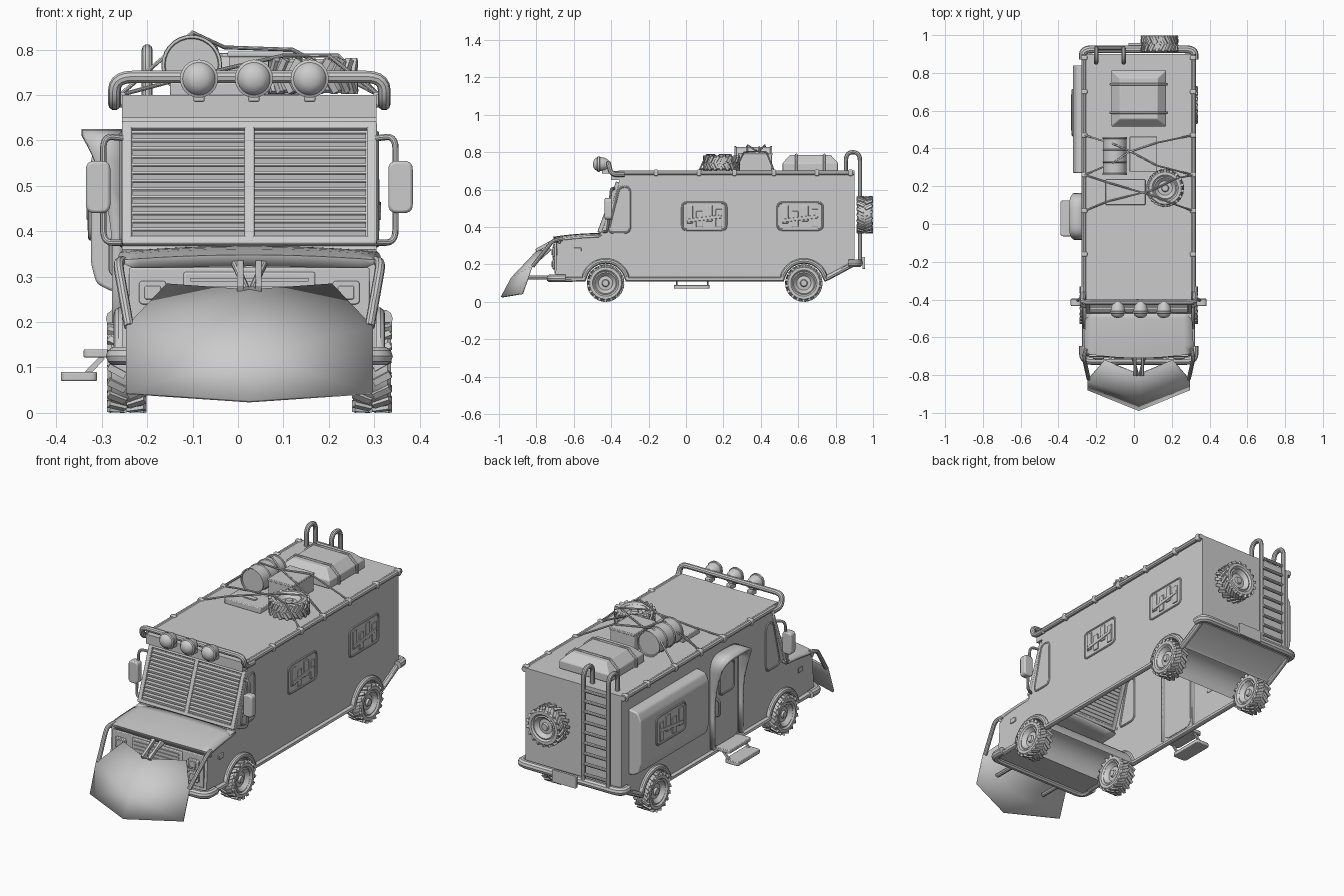
import bpy, bmesh, math
from mathutils import Vector, Matrix

if "Cube" in bpy.data.objects:
    bpy.data.objects.remove(bpy.data.objects["Cube"])

C = 0.025          # body centre line in x
HW = 0.28          # body half width
SIDES = (-1, 1)
T, R = Matrix.Translation, Matrix.Rotation

def mk(name, bm, bevel=0.0):
    bmesh.ops.remove_doubles(bm, verts=bm.verts, dist=1e-5)
    bmesh.ops.recalc_face_normals(bm, faces=bm.faces)
    me = bpy.data.meshes.new(name)
    bm.to_mesh(me)
    bm.free()
    o = bpy.data.objects.new(name, me)
    bpy.context.collection.objects.link(o)
    return finish(o, bevel)

def finish(o, bevel=0.0):
    bpy.ops.object.select_all(action='DESELECT')
    o.select_set(True)
    bpy.context.view_layer.objects.active = o
    bpy.ops.object.shade_smooth_by_angle(angle=math.radians(35))
    if bevel:
        m = o.modifiers.new("bevel", 'BEVEL')
        m.width, m.segments, m.limit_method = bevel, 2, 'ANGLE'
    return o

def fillet(pts, r, closed=False, n=5):
    P = [Vector(p) for p in pts]
    out = []
    for i, p in enumerate(P):
        if r == 0 or (not closed and i in (0, len(P) - 1)):
            out.append(p)
            continue
        d0, d1 = P[i - 1] - p, P[(i + 1) % len(P)] - p
        a = p + d0.normalized() * min(r, d0.length * .49)
        b = p + d1.normalized() * min(r, d1.length * .49)
        out += [a.lerp(p, k / n).lerp(p.lerp(b, k / n), k / n) for k in range(n + 1)]
    return out

def tube(name, pts, r, fil=0.0, closed=False):
    cu = bpy.data.curves.new(name, 'CURVE')
    cu.dimensions, cu.bevel_depth, cu.bevel_resolution, cu.use_fill_caps = '3D', r, 3, True
    pts = fillet(pts, fil, closed)
    sp = cu.splines.new('POLY')
    sp.points.add(len(pts) - 1)
    for q, p in zip(sp.points, pts):
        q.co = (*p, 1)
    sp.use_cyclic_u = closed
    o = bpy.data.objects.new(name, cu)
    bpy.context.collection.objects.link(o)
    bpy.ops.object.select_all(action='DESELECT')
    o.select_set(True)
    bpy.context.view_layer.objects.active = o
    bpy.ops.object.convert(target='MESH')
    return finish(bpy.context.view_layer.objects.active)

def prism(name, pts, axis, lo, hi, fil=0.0, bevel=0.0, drop=None):
    pts = fillet(pts, fil, True)
    put = {'x': lambda p, t: (t, p[0], p[1]), 'y': lambda p, t: (p[0], t, p[1]), 'z': lambda p, t: (p[0], p[1], t)}[axis]
    bm = bmesh.new()
    a, b = [[bm.verts.new(put(p, t)) for p in pts] for t in (lo, hi)]
    bm.faces.new(a)
    bm.faces.new(b[::-1])
    for i in range(len(pts)):
        j = (i + 1) % len(pts)
        f = bm.faces.new((a[i], b[i], b[j], a[j]))
        if drop and drop(f.calc_center_median()):
            bm.faces.remove(f)
    return mk(name, bm, bevel)

def box(name, c, s, bevel=0.0, rot=0.0, axis='X'):
    bm = bmesh.new()
    bmesh.ops.create_cube(bm, size=1, matrix=T(c) @ R(rot, 4, axis) @ Matrix.Diagonal((*s, 1)))
    return mk(name, bm, bevel)

def rect(a0, a1, b0, b1):
    return [(a0, b0), (a1, b0), (a1, b1), (a0, b1)]

def lathe_bm(prof, seg, M):
    bm = bmesh.new()
    rings = [[bm.verts.new(M @ Vector((x, r * math.cos(k * math.tau / seg), r * math.sin(k * math.tau / seg))))
              for k in range(seg)] for r, x in prof]
    for a, b in zip(rings, rings[1:]):
        for k in range(seg):
            bm.faces.new((a[k], a[k - 1], b[k - 1], b[k]))
    return bm

def wheel(name, M):
    h = [(0, .03), (.016, .03), (.02, .02), (.038, .018), (.05, .03), (.056, .037), (.062, .034),
         (.07, .042), (.085, .042), (.092, .034)]
    bm = lathe_bm(h + [(r, -x) for r, x in h[::-1]], 32, M)
    for s in SIDES:          # chevron tread blocks
        for k in range(18):
            B = R((k + s * .25) * math.tau / 18, 4, 'X') @ T((s * .022, 0, .092)) @ R(s * .5, 4, 'Z')
            bmesh.ops.create_cube(bm, size=1, matrix=M @ B @ Matrix.Diagonal((.042, .015, .014, 1)))
    mk(name, bm)

# body shell, open underneath between the wheel wells
WY, WZ = (-.43, .63), .10
prof = [(-.70, .115)]
for y in WY:
    prof += [(y + .12 * math.cos(math.radians(a)), WZ + .12 * math.sin(math.radians(a))) for a in range(173, 6, -11)]
prof += [(.76, .13), (.90, .195), (.90, .70), (-.40, .70), (-.40, .65), (-.355, .65), (-.46, .36), (-.685, .335)]
prism("body_shell", prof, 'x', C - HW, C + HW, drop=lambda c: c.z < .13 and -.28 < c.y < .48)

# hood with a crowned, bowed lid
bm = bmesh.new()
g = []
for j in range(6):
    v, row = j / 5, []
    for i in range(13):
        u = i / 6 - 1
        y = -.45 - v * (.235 + .025 * (1 - u * u))
        row.append(bm.verts.new((C + u * (.28 + .012 * v), y, .365 - .02 * v * v - .012 * u * u + .003)))
    g.append(row)
g.append([bm.verts.new(p.co + Vector((0, .006, -.025))) for p in g[-1]])
for a, b in zip(g, g[1:]):
    for i in range(12):
        bm.faces.new((a[i], a[i + 1], b[i + 1], b[i]))
m = mk("hood", bm).modifiers.new("solid", 'SOLIDIFY')
m.thickness = .012

# windshield frame and louvres
TILT = -.353
ws = lambda z: -.467 + (z - .36) * .368
for x in (-.27, 0, .27):
    box("windshield_post", (C + x, ws(.505), .505), (.022, .022, .28), .003, TILT)
for z in (.378, .632):
    box("windshield_rail", (C, ws(z), z), (.56, .022, .018), .003, TILT)
for s in SIDES:
    for i in range(13):
        z = .396 + i * .0178
        box("louvre_slat", (C + s * .134, ws(z) - .002, z), (.246, .018, .011), 0, TILT + .5)

# front grille, headlights and side markers
box("grille_panel", (C, -.697, .235), (.53, .012, .17), .004)
box("grille_frame", (C, -.702, .255), (.29, .016, .11), .004)
for i in range(5):
    box("grille_bar", (C, -.711, .217 + i * .019), (.26, .008, .008))
for s in SIDES:
    x = C + s * .213
    for z in (.265, .20):
        prism("headlight_frame", rect(x - .03, x + .03, z - .026, z + .026), 'y', -.714, -.70, .01, .003)
        prism("headlight_lens", rect(x - .018, x + .018, z - .015, z + .015), 'y', -.72, -.712, .006, .003)
    X = C + s * HW
    prism("side_marker", rect(-.60, -.56, .265, .29), 'x', X - .004, X + s * .006, .006, .002)

# bumpers, fender and sill piping
def bumper(name, y, yend, z):
    tube(name, [(C - .295, yend, z), (C - .295, y, z), (C + .295, y, z), (C + .295, yend, z)], .021, .05)
bumper("front_bumper", -.725, -.645, .125)
bumper("rear_bumper", .925, .87, .207)
prism("rear_plate", rect(-.03, .11, .175, .24), 'y', .945, .957, .008)
for s in SIDES:
    X, pts = C + s * .284, [(C + s * .284, -.66, .12)]
    for y in WY:
        pts += [(X, y + .118 * math.cos(math.radians(a)), WZ + .118 * math.sin(math.radians(a))) for a in range(170, 9, -10)]
    tube("fender_sill_pipe", pts + [(X, .76, .13), (X, .89, .2)], .015)

# road wheels and spares
for y in WY:
    for s in SIDES:
        wheel("wheel", T((C + s * .27, y, WZ)))
wheel("roof_spare_wheel", T((.165, .19, .742)) @ R(math.pi / 2, 4, 'Y') @ Matrix.Diagonal((.9, 1, 1, 1)))
wheel("rear_spare_wheel", T((.135, .955, .465)) @ R(math.pi / 2, 4, 'Z'))

# plow: folded V blade with arms
bm = bmesh.new()
rows = [[(.272, -.88, .045), (0, -.99, .027)], [(.272, -.83, .19), (0, -.935, .13)], [(.182, -.725, .285), (0, -.80, .272)]]
for s in SIDES:
    V = [[bm.verts.new((C + s * x, y, z)) for x, y, z in r] for r in rows]
    for a, b in zip(V, V[1:]):
        bm.faces.new((a[0], a[1], b[1], b[0]))
m = mk("plow_blade", bm).modifiers.new("solid", 'SOLIDIFY')
m.thickness = .01
for s in SIDES:
    tube("plow_arm", [(C + s * .28, -.66, .335), (C + s * .29, -.71, .33), (C + s * .265, -.82, .19)], .011, .03)
    box("plow_brace", (C + s * .02, -.745, .305), (.014, .13, .018), .002, .5)
    tube("plow_link", [(C + s * .035, -.69, .335), (C + s * .006, -.80, .272)], .008)
    tube("plow_push_bar", [(C + s * .15, -.70, .13), (C + s * .15, -.86, .13)], .012)

# mirrors and cab windows
for s in SIDES:
    X = C + s * HW
    tube("mirror_bracket", [(X, -.385, .605), (C + s * .322, -.40, .61), (C + s * .322, -.42, .375), (X, -.44, .375)], .007, .03)
    x = C + s * .333
    prism("mirror", rect(x - .027, x + .027, .44, .555), 'y', -.435, -.395, .02, .006)
    cab = [(-.417, .37), (-.30, .37), (-.30, .615), (-.355, .615)]
    tube("cab_window_frame", [(X, *p) for p in cab], .006, .03, True)
    prism("cab_window", cab, 'x', X - .002, X + s * .003, .03)

# boarded side windows
def window(X, s, y0, y1, z0=.385, z1=.53):
    tube("window_frame", [(X, y, z) for y, z in rect(y0, y1, z0, z1)], .006, .025, True)
    prism("window_panel", rect(y0, y1, z0, z1), 'x', X - .002, X + s * .002, .025)
    for k, (a, b) in enumerate(((.02, .0), (.0, .03), (.03, .0), (.0, .02))):
        y = y0 + (y1 - y0) * (k + .75) / 4.5
        box("window_board", (X + s * .003, y, (z0 + z1 + a - b) / 2), (.008, .034, z1 - z0 - .03 - a - b), .002)
    box("window_cross_board", (X + s * .007, (y0 + y1) / 2, z0 + .06), (.006, y1 - y0 - .05, .018), .002, .12)
window(C + HW, 1, -.02, .215)
window(C + HW, 1, .49, .73)

# slide-out on the left with its own window
prism("slide_out", [(-.25, .61), (-.305, .60), (-.324, .56), (-.324, .33), (-.312, .285), (-.28, .268), (-.25, .265)],
      'y', .27, .84, .012, .006)
window(-.324, -1, .47, .71)

# entry door, curved visor and steps
L = C - HW
prism("entry_door", rect(-.06, .14, .14, .61), 'x', L + .004, L - .008, .04, .003)
prism("door_window", rect(-.02, .10, .40, .55), 'x', L - .006, L - .012, .025, .002)
tube("door_window_frame", [(L - .01, y, z) for y, z in rect(-.02, .10, .40, .55)], .006, .03, True)
tube("door_handle", [(L - .006, .12, .39), (L - .025, .12, .38), (L - .025, .12, .31), (L - .006, .12, .30)], .006, .01)
bm = bmesh.new()
arch = fillet([(-.085, .14), (-.085, .38), (-.085, .625), (.165, .625), (.165, .38), (.165, .14)], .08)
A = [bm.verts.new((L + .002, *p)) for p in arch]
B = [bm.verts.new((L - .022 - .068 * max(0, (p[1] - .34) / .285) ** 2, *p)) for p in arch]
for i in range(len(arch) - 1):
    bm.faces.new((A[i], A[i + 1], B[i + 1], B[i]))
m = mk("door_visor", bm).modifiers.new("solid", 'SOLIDIFY')
m.thickness = .014
prism("upper_step", rect(-.34, -.255, -.06, .125), 'z', .122, .14, .015, .003)
prism("lower_step", rect(-.39, -.31, -.065, .125), 'z', .07, .09, .015, .003)
for y in (-.05, .115):
    box("step_bracket", (-.315, y, .105), (.05, .008, .012), 0, -.8, 'Y')

# roof rails with clips, light bar and lamps
for s in SIDES:
    X = C + s * .288
    tube("roof_rail", [(X, -.36, .69), (X, .90, .69)], .014)
    for y in (-.16, .07, .26, .47, .70, .88):
        box("rail_clip", (X, y, .69), (.032, .024, .034), .006)
tube("light_bar", [(C - .297, -.33, .68), (C - .297, -.40, .68), (C - .297, -.415, .74), (C + .297, -.415, .74),
                   (C + .297, -.40, .68), (C + .297, -.33, .68)], .014, .04)
for x in (-.086, .035, .158):
    mk("roof_lamp", lathe_bm([(0, -.04), (.022, -.036), (.034, -.015), (.038, .01), (.042, .012), (.042, .022), (.036, .025),
                              (.031, .036), (.018, .045), (0, .048)], 24, T((x, -.45, .736)) @ R(-math.pi / 2, 4, 'Z')))
    box("lamp_mount", (x, -.425, .70), (.025, .05, .03), .004)

# roof cargo
bar = [(0, -.095), (.058, -.095), (.06, -.1), (.066, -.1), (.066, -.092), (.063, -.09), (.063, -.036), (.067, -.032), (.063, -.028)]
mk("barrel", lathe_bm(bar + [(r, -x) for r, x in bar[::-1]], 28, T((-.102, .36, .766)) @ R(math.pi / 2, 4, 'Z')))
box("crate", (.05, .37, .745), (.14, .18, .09), .004)
box("crate_lid", (.05, .37, .79), (.146, .186, .012), .003)
box("flat_case", (-.045, .168, .713), (.21, .135, .03), .004)
prism("flat_case_handle", rect(-.08, -.01, .155, .18), 'z', .726, .734, .008)
bm = bmesh.new()
lv = [[bm.verts.new((.025 + sx * (.145 - d), .665 + sy * (.148 - e), z)) for sx, sy in ((-1, -1), (1, -1), (1, 1), (-1, 1))]
      for d, e, z in ((0, 0, .70), (0, 0, .742), (.045, .04, .785))]
bm.faces.new(lv[0])
bm.faces.new(lv[2])
for a, b in zip(lv, lv[1:]):
    for i in range(4):
        bm.faces.new((a[i], a[i - 1], b[i - 1], b[i]))
mk("roof_case", bm, .004)
for y in (.59, .74):
    tube("case_strap", [(-.124, y, .70), (-.124, y, .744), (-.077, y, .786), (.127, y, .786), (.174, y, .744), (.174, y, .70)], .007)
a, b = .31, -.26
for pts in ([(a, .47, .70), (.12, .43, .80), (-.03, .38, .805), (-.10, .33, .838), (b, .26, .70)],
            [(a, .26, .70), (.12, .31, .80), (-.03, .39, .805), (-.10, .42, .838), (b, .47, .70)],
            [(a, .26, .70), (.22, .24, .787), (.10, .18, .787), (-.14, .12, .732), (b, .07, .70)],
            [(a, .07, .70), (.20, .11, .787), (.10, .15, .787), (-.14, .22, .732), (b, .26, .70)]):
    tube("tie_rope", pts, .0045)

# rear ladder
for x in (-.20, -.055):
    tube("ladder_rail", [(x, .855, .70), (x, .855, .80), (x, .93, .80), (x, .93, .20)], .012, .045)
for i in range(9):
    z = .25 + i * .055
    tube("ladder_rung", [(-.20, .93, z), (-.055, .93, z)], .009)
